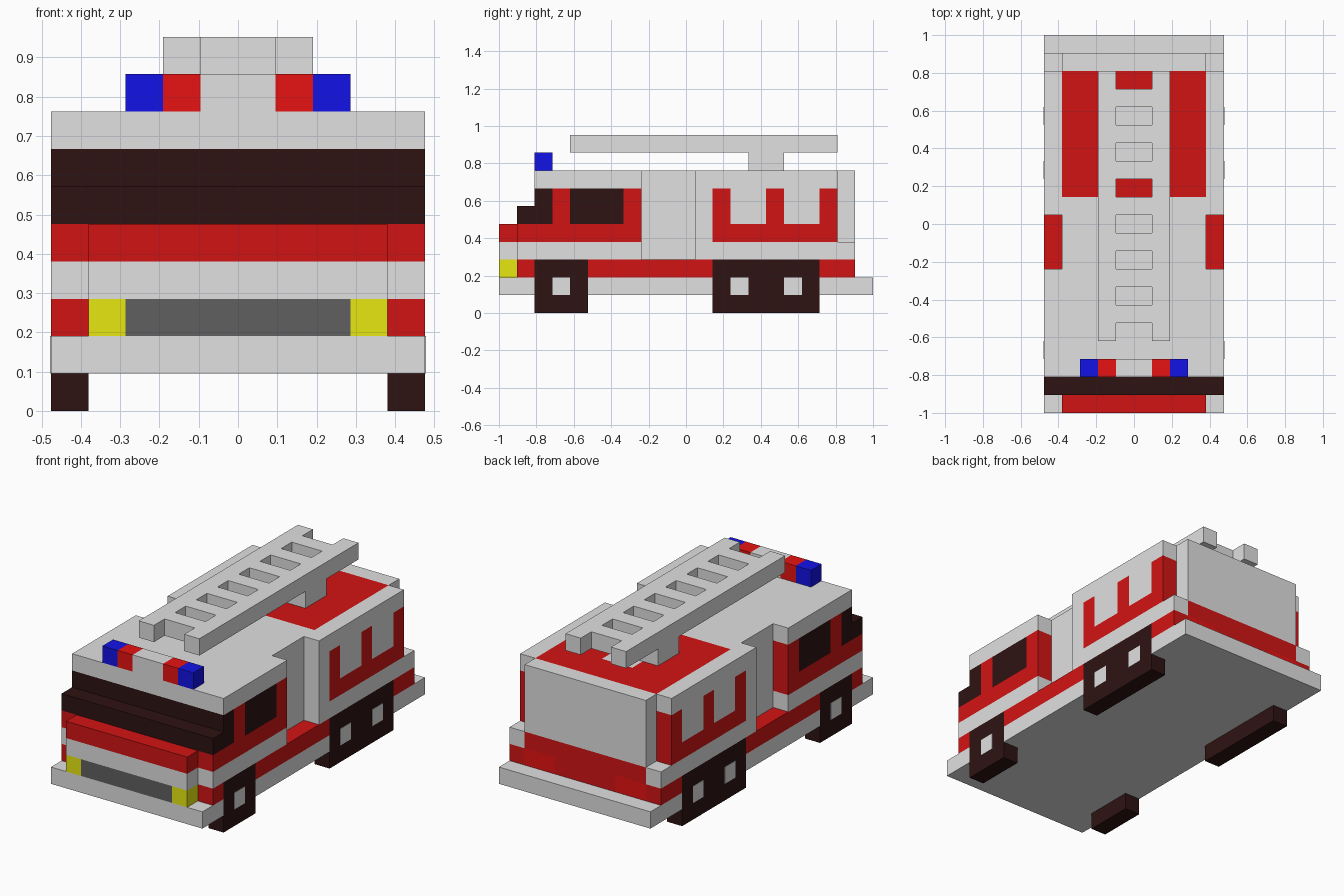
import bpy, bmesh
from mathutils import Vector

if "Cube" in bpy.data.objects:
    bpy.data.objects.remove(bpy.data.objects["Cube"], do_unlink=True)

U = 2 / 21  # one block unit; the truck is 10 x 21 x 10 blocks


def material(name, rgb):
    m = bpy.data.materials.new(name)
    m.use_nodes = True
    m.diffuse_color = (*rgb, 1)
    m.node_tree.nodes["Principled BSDF"].inputs["Base Color"].default_value = (*rgb, 1)
    return m


GRAY = material("light gray", (0.75, 0.75, 0.75))
RED = material("body red", (0.65, 0.007, 0.007))
LAMP = material("lamp red", (1.0, 0.008, 0.008))
BLUE = material("beacon blue", (0.008, 0.008, 1.0))
YELLOW = material("headlight yellow", (1.0, 1.0, 0.008))
DARK = material("tyre and glass black", (0.027, 0.006, 0.006))
GRILLE = material("grille gray", (0.115, 0.115, 0.115))


def part(name, mat, *boxes):
    """Boxes as (x0, x1, y0, y1, z0, z1) in blocks, y from the front.
    x0 = 0 spans the centre line; otherwise the box is mirrored to both sides."""
    bm = bmesh.new()
    for x0, x1, y0, y1, z0, z1 in boxes:
        spans = [(-x1, x1)] if x0 == 0 else [(x0, x1), (-x1, -x0)]
        for a, b in spans:
            verts = bmesh.ops.create_cube(bm, size=1)["verts"]
            size = Vector((b - a, y1 - y0, z1 - z0)) * U
            mid = Vector(((a + b) / 2, (y0 + y1) / 2 - 10.5, (z0 + z1) / 2)) * U
            for v in verts:
                v.co = Vector(c * s for c, s in zip(v.co, size)) + mid
    mesh = bpy.data.meshes.new(name)
    bm.to_mesh(mesh)
    bm.free()
    mesh.materials.append(mat)
    obj = bpy.data.objects.new(name, mesh)
    bpy.context.collection.objects.link(obj)
    return obj


# Chassis plate, notched around the wheels
part("chassis", GRAY, (0, 4, 0, 21, 1, 2),
     *[(4, 5, a, b, 1, 2) for a, b in ((0, 2), (5, 12), (18, 21))])

# Wheels and hubs
part("wheels", DARK, (4, 5, 2, 5, 0, 3), (4, 5, 12, 18, 0, 3))
part("wheel_hubs", GRAY, *[(4.9, 5.02, y, y + 1, 1, 2) for y in (3, 13, 16)])

# Lower red skirt, nose lamps and tail lamps
part("skirt", RED, (0, 4, 1, 19, 2, 3), (0, 2, 19, 20, 2, 3),
     *[(4, 5, a, b, 2, 3) for a, b in ((1, 2), (5, 12), (18, 20))])
part("tail_lamps", LAMP, (2, 4, 19, 20, 2, 3))
part("grille", GRILLE, (0, 3, 0, 1, 2, 3))
part("headlights", YELLOW, (3, 4, 0, 1, 2, 3))

# Gray belt line, open beside the mid-body recess, with a red tailboard
part("belt", GRAY, (0, 4, 0, 19, 3, 4), (4, 5, 1, 8, 3, 4), (4, 5, 11, 20, 3, 4))
part("tailboard", RED, (0, 4, 19, 20, 3, 4))

# Cab: red lower body, pillars, stepped windscreen, side windows, roof
part("cab_body", RED, (0, 4, 0, 1, 4, 5), (0, 5, 1, 8, 4, 5))
part("windscreen", DARK, (0, 5, 1, 3, 5, 6), (0, 5, 2, 3, 6, 7))
part("cab_pillars", RED, (0, 5, 3, 4, 5, 7), (0, 5, 7, 8, 5, 7))
part("side_windows", DARK, (0, 5, 4, 7, 5, 7))
part("cab_roof", GRAY, (0, 5, 2, 8, 7, 8))

# Mid body and rear box
part("mid_body", GRAY, (0, 4, 8, 11, 4, 8))
part("rear_box", GRAY, (0, 5, 11, 12, 4, 8), (0, 4, 12, 19, 4, 7), (0, 4, 19, 20, 4, 8),
     (4, 5, 12, 19, 7, 8), (4, 5, 13, 15, 5, 7), (4, 5, 16, 18, 5, 7))
part("side_trim", RED, (4, 5, 12, 19, 4, 5),
     *[(4, 5, y, y + 1, 5, 7) for y in (12, 15, 18)])
part("roof_panel", RED, (1, 4, 12, 19, 7, 8), (0, 1, 12, 14, 7, 8), (0, 1, 17, 19, 7, 8))
part("roof_mount", GRAY, (0, 1, 14, 17, 7, 8))

# Light bar on the cab
part("light_bar", GRAY, (0, 1, 2, 3, 8, 9))
part("red_beacons", LAMP, (1, 2, 2, 3, 8, 9))
part("blue_beacons", BLUE, (2, 3, 2, 3, 8, 9))

# Ladder on its support
part("ladder_support", GRAY, (0, 2, 14, 16, 8, 9))
part("ladder_rails", GRAY, (1, 2, 4, 19, 9, 10))
part("ladder_rungs", GRAY, *[(0, 1, y, y + 1, 9, 10) for y in range(5, 18, 2)])
